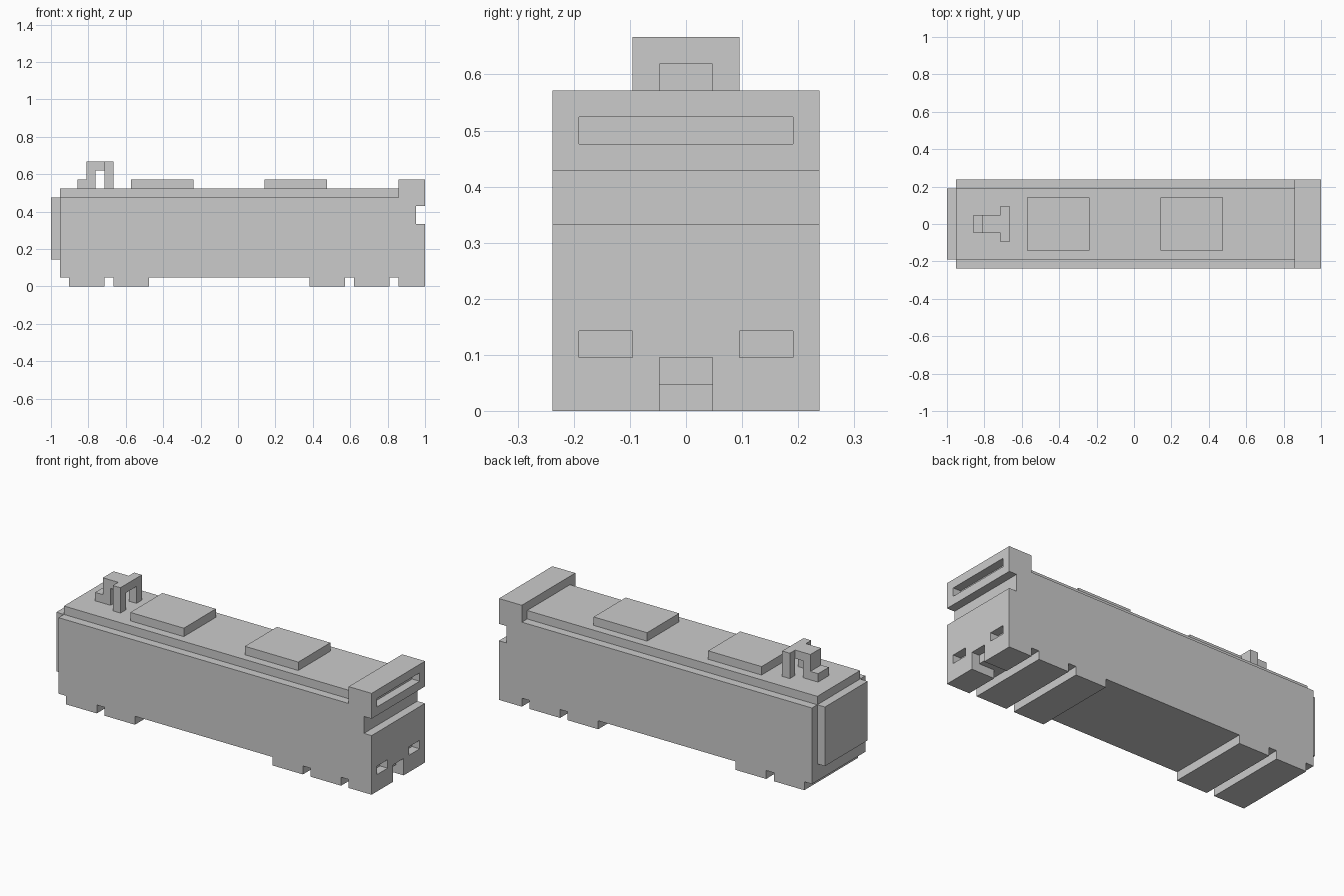
import bpy, bmesh

if "Cube" in bpy.data.objects:
    bpy.data.objects.remove(bpy.data.objects["Cube"])

U = 1 / 21  # the model sits on a block grid: 42 blocks long


def prism(name, profile, lo, hi, axis='y'):
    """Extrude a side profile: (x, z) along y, or (y, z) along x."""
    bm = bmesh.new()
    if axis == 'y':
        pts = [(a * U, lo * U, b * U) for a, b in profile]
        step = (0, (hi - lo) * U, 0)
    else:
        pts = [(lo * U, a * U, b * U) for a, b in profile]
        step = ((hi - lo) * U, 0, 0)
    face = bm.faces.new([bm.verts.new(p) for p in pts])
    ext = bmesh.ops.extrude_face_region(bm, geom=[face])
    verts = [v for v in ext['geom'] if isinstance(v, bmesh.types.BMVert)]
    bmesh.ops.translate(bm, verts=verts, vec=step)
    bmesh.ops.recalc_face_normals(bm, faces=bm.faces)
    mesh = bpy.data.meshes.new(name)
    bm.to_mesh(mesh)
    bm.free()
    ob = bpy.data.objects.new(name, mesh)
    bpy.context.collection.objects.link(ob)
    return ob


def box(name, x0, x1, y0, y1, z0, z1):
    return prism(name, [(x0, z0), (x1, z0), (x1, z1), (x0, z1)], y0, y1)


def cut(target, cutter):
    cutter.hide_render = True
    mod = target.modifiers.new("cut", 'BOOLEAN')
    mod.operation = 'DIFFERENCE'
    mod.solver = 'EXACT'
    mod.object = cutter
    bpy.context.view_layer.objects.active = target
    bpy.ops.object.modifier_apply(modifier=mod.name)
    bpy.data.objects.remove(cutter)


# Body: bogie blocks along the underside, raised cab with windscreen-sill notch
profile = [(-20, 1)]
for x0, x1 in [(-19, -15), (-14, -10), (8, 12), (13, 17)]:
    profile += [(x0, 1), (x0, 0), (x1, 0), (x1, 1)]
profile += [(18, 1), (18, 0), (21, 0), (21, 7), (20, 7), (20, 9), (21, 9),
            (21, 12), (18, 12), (18, 10), (-20, 10)]
body = prism("carriage_body", profile, -5, 5)

# Cab recesses: display slot, two headlights, coupler opening
cut(body, box("display_cutter", 20, 22, -4, 4, 10, 11))
for y in (-4, 2):
    cut(body, box("headlight_cutter", 20, 22, y, y + 2, 2, 3))
cut(body, prism("coupler_cutter", [(18, -1), (22, -1), (22, 2), (20, 2),
                                   (20, 1), (18, 1)], -1, 1))

# Roof, rear gangway and roof equipment
box("roof", -20, 18, -4, 4, 10, 11)
box("rear_gangway", -21, -20, -4, 4, 3, 10)
for i, x in enumerate((-12, 3)):
    box(f"roof_unit_{i + 1}", x, x + 7, -3, 3, 11, 12)

# Current collector: stepped arm and a wide arch
prism("collector_arm", [(-18, 11), (-16, 11), (-16, 13), (-15, 13), (-15, 14),
                        (-17, 14), (-17, 12), (-18, 12)], -1, 1)
prism("collector_arch", [(-2, 11), (-1, 11), (-1, 13), (1, 13), (1, 11),
                         (2, 11), (2, 14), (-2, 14)], -15, -14, 'x')
